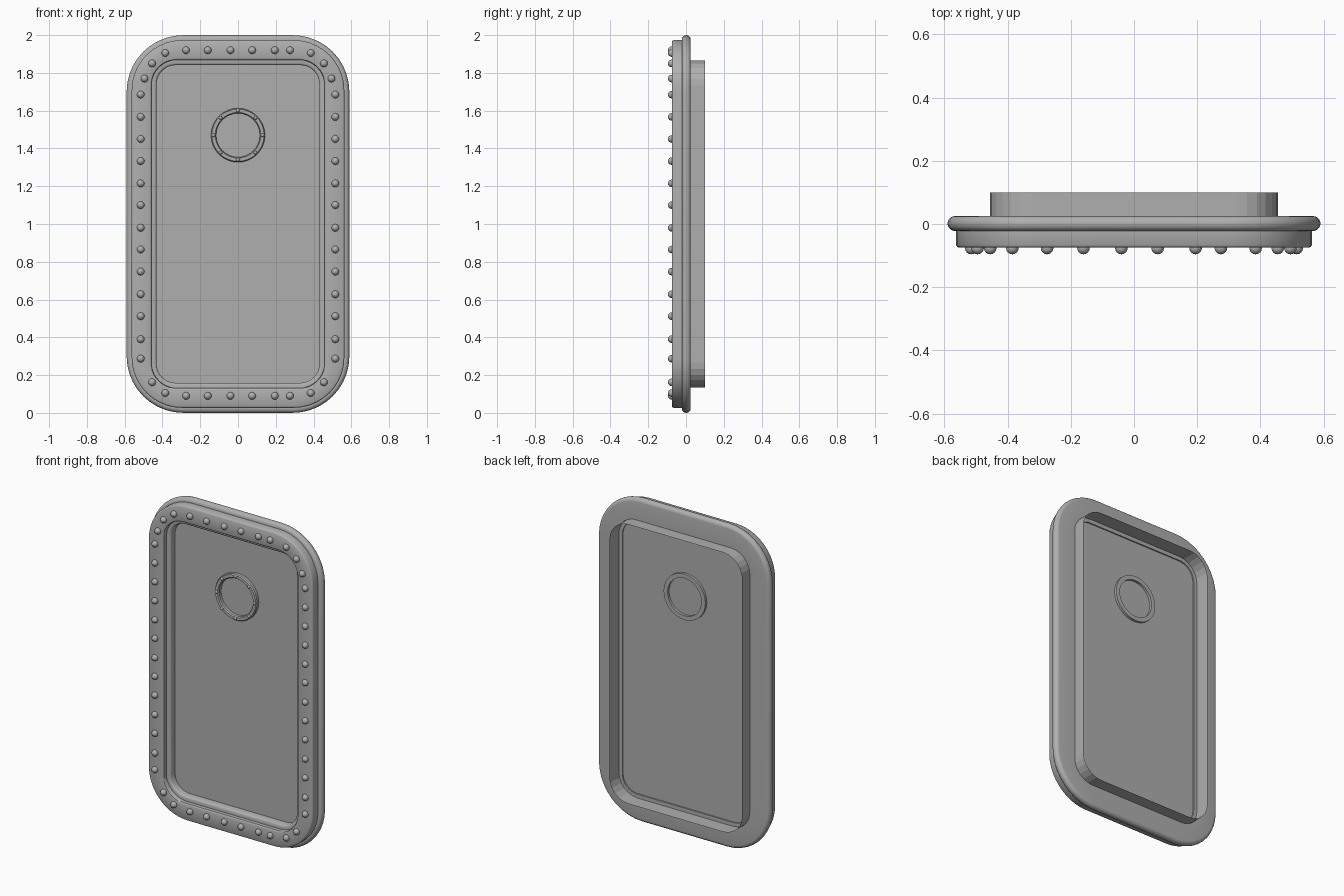
import bpy, bmesh, math
from mathutils import Matrix

if "Cube" in bpy.data.objects:
    bpy.data.objects.remove(bpy.data.objects["Cube"])

W, H, R = 0.59, 2.0, 0.30          # half width, height, outer corner radius

# Dark grey metal
metal = bpy.data.materials.new("dark_grey_metal")
metal.diffuse_color = (0.43, 0.43, 0.43, 1)
metal.use_nodes = True
metal.node_tree.nodes["Principled BSDF"].inputs["Base Color"].default_value = metal.diffuse_color


def outline(d, y, seg):
    """Rounded rectangle, inset by d, at depth y."""
    r = R - 1.25 * d
    pts = []
    for k, (sx, sz) in enumerate([(1, 1), (-1, 1), (-1, -1), (1, -1)]):
        cx = sx * (W - d - r)
        cz = H / 2 + sz * (H / 2 - d - r)
        for i in range(seg + 1):
            a = math.pi / 2 * (k + i / seg)
            pts.append((cx + r * math.cos(a), y, cz + r * math.sin(a)))
    return pts


def finish(name, bm, smooth=True):
    bmesh.ops.recalc_face_normals(bm, faces=bm.faces)
    me = bpy.data.meshes.new(name)
    bm.to_mesh(me)
    bm.free()
    me.materials.append(metal)
    ob = bpy.data.objects.new(name, me)
    bpy.context.collection.objects.link(ob)
    if smooth:
        bpy.ops.object.select_all(action='DESELECT')
        ob.select_set(True)
        bpy.context.view_layer.objects.active = ob
        bpy.ops.object.shade_smooth_by_angle(angle=math.radians(35))
    return ob


def loft(name, loops, closed, smooth=True):
    """Bridge a row of equal-length rings."""
    bm = bmesh.new()
    rings = [[bm.verts.new(p) for p in lp] for lp in loops]
    n, m = len(rings[0]), len(rings)
    for j in range(m if closed else m - 1):
        a, b = rings[j], rings[(j + 1) % m]
        for i in range(n):
            bm.faces.new((a[i], a[(i + 1) % n], b[(i + 1) % n], b[i]))
    return finish(name, bm, smooth)


def studs(name, spots, radius, y, u=12, v=8):
    bm = bmesh.new()
    for x, z in spots:
        mat = Matrix.Translation((x, y, z)) @ Matrix.Rotation(math.pi / 2, 4, 'X')
        bmesh.ops.create_uvsphere(bm, u_segments=u, v_segments=v, radius=radius, matrix=mat)
    return finish(name, bm)


# Outer flange with rounded edge
bulge = [(0.023 - 0.023 * math.cos(t), 0.0015 - 0.0235 * math.sin(t))
         for t in [math.radians(a) for a in range(-90, 91, 20)]]
flange = [(0.135, 0.025)] + bulge + [(0.135, -0.022)]
loft("outer_flange", [outline(d, y, 10) for d, y in flange], True)

# Raised front frame with softened edges
frame = [(0.027, -0.02), (0.027, -0.067), (0.030, -0.072), (0.036, -0.075),
         (0.122, -0.075), (0.128, -0.073), (0.131, -0.069), (0.131, -0.02)]
loft("front_frame", [outline(d, y, 10) for d, y in frame], True)

# Inner bead holding the panel
bead = [(0.131, -0.045), (0.148, -0.045), (0.155, -0.042), (0.159, -0.036),
        (0.159, 0.008), (0.135, 0.008)]
loft("inner_bead", [outline(d, y, 10) for d, y in bead], True)

# Thin sleeve at the back
loft("rear_sleeve", [outline(0.135, y, 6) for y in (0.008, 0.10)], False, False)

# Door panel
bm = bmesh.new()
bm.faces.new([bm.verts.new(p) for p in outline(0.158, 0.0, 10)])
finish("door_panel", bm, False)

# Porthole ring, standing proud on both sides of the panel
PZ = 1.47


def circle(r, y, n=32):
    return [(r * math.cos(2 * math.pi * i / n), y, PZ + r * math.sin(2 * math.pi * i / n))
            for i in range(n)]


ring = [(0.143, 0.015), (0.143, -0.018), (0.138, -0.025), (0.121, -0.025),
        (0.116, -0.018), (0.116, 0.015)]
loft("porthole_ring", [circle(r, y) for r, y in ring], True)
studs("porthole_rivets", [(0.13 * math.cos(k * math.pi / 4), PZ + 0.13 * math.sin(k * math.pi / 4))
                          for k in range(8)], 0.010, -0.025, 8, 6)

# Frame rivets: sides and corners mirrored in x, rows at top and bottom
side = [(0.515, z) for z in (0.287, 0.39, 0.512, 0.628, 0.748, 0.865, 0.98,
                             1.10, 1.215, 1.333, 1.45, 1.567, 1.685)]
side += [(0.495, 1.77), (0.455, 1.85), (0.385, 1.905), (0.385, 0.105), (0.455, 0.162)]
spots = [(s * x, z) for x, z in side for s in (-1, 1)]
spots += [(x, z) for x in (-0.275, -0.16, -0.04, 0.075, 0.195, 0.275) for z in (0.090, 1.920)]
studs("frame_rivets", spots, 0.02, -0.076)
